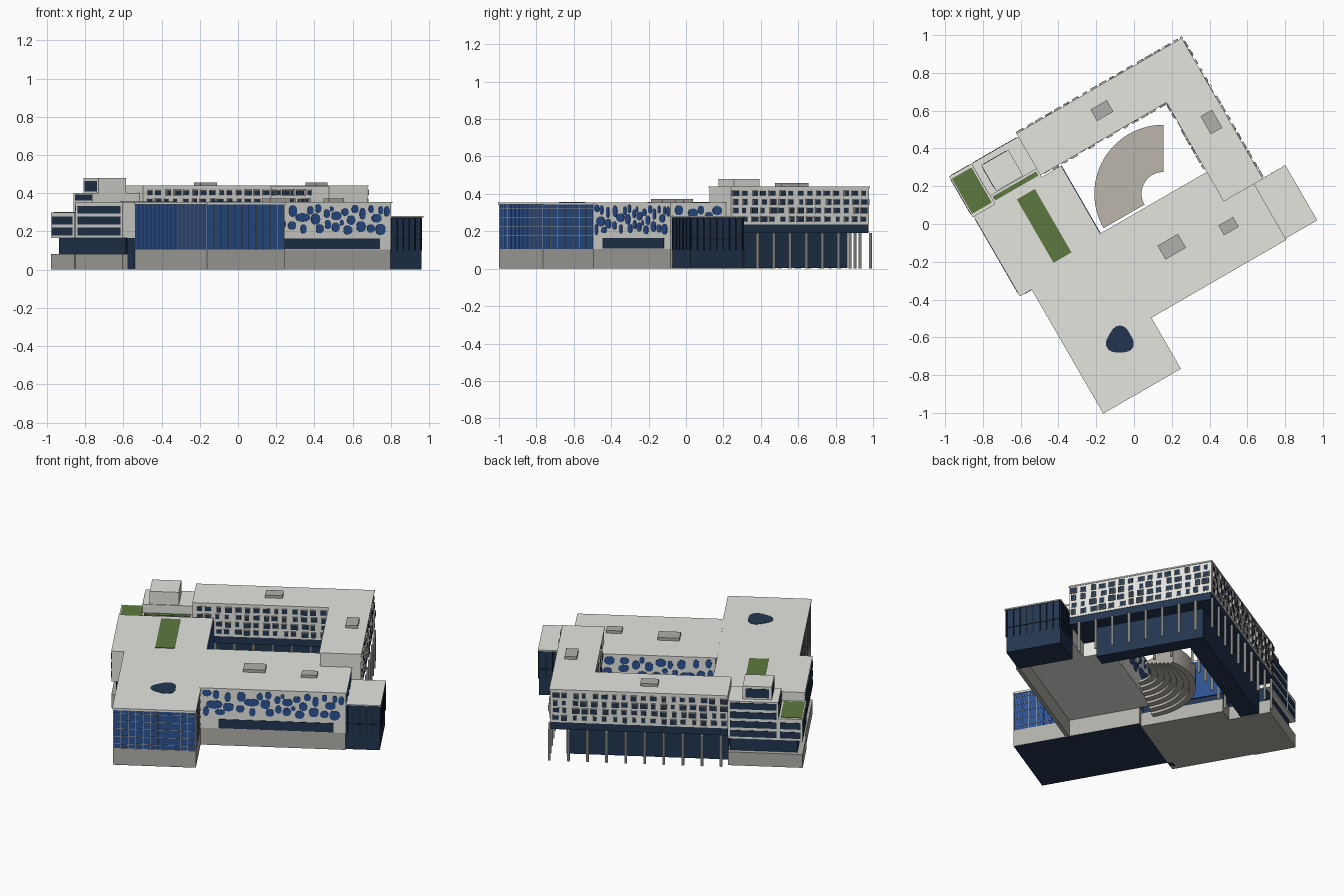
import bpy, bmesh, math, random
from mathutils import Matrix, Vector

if "Cube" in bpy.data.objects:
    bpy.data.objects.remove(bpy.data.objects["Cube"])

random.seed(4)
ROT = Matrix.Rotation(math.radians(30), 4, 'Z')   # plan is turned 30 degrees


def mat(name, r, g, b):
    m = bpy.data.materials.new(name)
    m.diffuse_color = (r, g, b, 1)
    m.use_nodes = True
    m.node_tree.nodes["Principled BSDF"].inputs["Base Color"].default_value = m.diffuse_color
    return m


LIGHT = mat("light_grey", 0.78, 0.78, 0.74)
BASE = mat("base_grey", 0.44, 0.43, 0.40)
NAVY = mat("navy_glass", 0.016, 0.036, 0.08)
DARK = mat("dark_fin", 0.008, 0.014, 0.028)
BLUE = mat("blue_glass", 0.026, 0.085, 0.29)
GREEN = mat("planting", 0.11, 0.19, 0.05)
STONE = mat("stone", 0.50, 0.47, 0.41)


class Part:
    def __init__(self):
        self.bm = bmesh.new()

    def box(self, u0, u1, v0, v1, z0, z1):
        m = Matrix.Translation(((u0 + u1) / 2, (v0 + v1) / 2, (z0 + z1) / 2)) @ \
            Matrix.Diagonal((u1 - u0, v1 - v0, z1 - z0, 1))
        bmesh.ops.create_cube(self.bm, size=1, matrix=m)
        return self

    def prism(self, pts, step):
        # extrude a closed outline along a vector
        f = self.bm.faces.new([self.bm.verts.new(p) for p in pts])
        r = bmesh.ops.extrude_face_region(self.bm, geom=[f])
        new = [g for g in r['geom'] if isinstance(g, bmesh.types.BMVert)]
        bmesh.ops.translate(self.bm, verts=new, vec=step)

    def done(self, name, material, rotate=True):
        bmesh.ops.recalc_face_normals(self.bm, faces=self.bm.faces)
        if rotate:
            self.bm.transform(ROT)
        me = bpy.data.meshes.new(name)
        self.bm.to_mesh(me)
        self.bm.free()
        me.materials.append(material)
        ob = bpy.data.objects.new(name, me)
        bpy.context.collection.objects.link(ob)
        return ob


def box(name, material, *dims):
    return Part().box(*dims).done(name, material)


def wall_box(part, axis, pos, sign, a0, a1, z0, z1, out):
    # plate on a wall: axis 'u' means the wall normal is along u
    lo, hi = sorted((pos - sign * 0.002, pos + sign * out))
    if axis == 'u':
        part.box(lo, hi, a0, a1, z0, z1)
    else:
        part.box(a0, a1, lo, hi, z0, z1)


# --- south-west block: plinth, glass volume, roof and mullions
box("southwest_plinth", BASE, -0.64, -0.17, -0.785, -0.03, 0.003, 0.105)
box("southwest_floor", NAVY, -0.638, -0.172, -0.783, -0.03, 0.0, 0.003)
box("southwest_glass", BLUE, -0.637, -0.173, -0.782, -0.03, 0.105, 0.342)
box("southwest_roof", LIGHT, -0.643, -0.168, -0.788, -0.03, 0.342, 0.354)
grid = Part()
for axis, pos, s, a0, a1 in (('v', -0.782, -1, -0.637, -0.173), ('u', -0.637, -1, -0.782, -0.03),
                             ('u', -0.173, 1, -0.782, -0.472)):
    n = round((a1 - a0) / 0.042)
    for i in range(n + 1):
        a = a0 + (a1 - a0) * i / n
        wall_box(grid, axis, pos, s, a - 0.001, a + 0.001, 0.105, 0.342, 0.003)
    for i in range(1, 6):
        z = 0.105 + 0.235 * i / 5 - 0.02
        wall_box(grid, axis, pos, s, a0, a1, z - 0.001, z + 0.001, 0.003)
grid.done("glass_mullions", BASE)

# --- south wing: front plinth wall, raised body, strip window
box("south_plinth", BASE, -0.17, 0.65, -0.472, -0.45, 0, 0.105)
south = Part().box(-0.17, 0.653, -0.472, -0.13, 0.105, 0.35)
south.box(-0.17, 0.475, -0.13, 0.043, 0.105, 0.35)
south.done("south_wing", LIGHT)
cap = Part().box(-0.175, 0.657, -0.476, -0.13, 0.35, 0.355)
cap.box(-0.18, 0.475, -0.13, 0.046, 0.35, 0.355)
cap.done("south_roof", LIGHT)
box("south_strip_window", NAVY, -0.07, 0.583, -0.475, -0.465, 0.107, 0.163)


# --- rounded pebble windows on the south wing
def pebbles(name, axis, pos, sign, a0, a1, tries=900):
    part, placed = Part(), []
    for k in range(tries):
        big = 1 - 0.4 * k / tries
        ra = random.choice((0.018, 0.024, 0.03, 0.046)) * big
        rz = random.uniform(0.022, 0.032) * big
        a, z = random.uniform(a0 + ra, a1 - ra), random.uniform(0.18 + rz, 0.343 - rz)
        if any(((a - b) / (ra + rb + .004)) ** 2 + ((z - y) / (rz + ry + .004)) ** 2 < 1
               for b, y, rb, ry in placed):
            continue
        placed.append((a, z, ra, rz))
        pts = []
        for i in range(24):
            c, s = math.cos(i * math.pi / 12), math.sin(i * math.pi / 12)
            pa = a + ra * math.copysign(abs(c) ** 0.9, c)
            pz = z + rz * math.copysign(abs(s) ** 0.9, s)
            pts.append((pos, pa, pz) if axis == 'u' else (pa, pos, pz))
        part.prism(pts, Vector((sign * .003, 0, 0) if axis == 'u' else (0, sign * .003, 0)))
    part.done(name, BLUE)


pebbles("south_pebble_windows", 'v', -0.472, -1, -0.165, 0.648)
pebbles("courtyard_pebble_windows", 'v', 0.043, 1, -0.165, 0.47)
pebbles("east_pebble_windows", 'u', 0.653, 1, -0.465, -0.135, 500)

# --- dark glass pavilion at the east end
box("pavilion", NAVY, 0.645, 0.843, -0.46, -0.135, 0, 0.274)
box("pavilion_roof", LIGHT, 0.651, 0.85, -0.468, -0.131, 0.274, 0.281)
fins = Part()
for i in range(9):
    v = -0.455 + i * 0.0395
    wall_box(fins, 'u', 0.843, 1, v - .002, v + .002, 0.10, 0.274, 0.006)
for i in range(6):
    u = 0.66 + i * 0.036
    for pos, s in ((-0.46, -1), (-0.135, 1)):
        wall_box(fins, 'v', pos, s, u - .002, u + .002, 0.10, 0.274, 0.006)
fins.box(0.653, 0.846, -0.463, -0.132, 0.157, 0.161)
fins.done("pavilion_fins", DARK)

# --- north and east office wings on columns
L = lambda p, d, z0, z1: p.box(-0.30, 0.707 - d, 0.475 + d, 0.722 - d, z0, z1).box(
    0.475 + d, 0.707 - d, -0.13 + d, 0.475 + d, z0, z1)
L(Part(), 0, 0.235, 0.432).done("office_wings", LIGHT)
L(Part(), -0.004, 0.432, 0.44).done("office_roof", LIGHT)
L(Part(), 0.003, 0.19, 0.235).done("office_glass_band", NAVY)
hall = Part().box(-0.30, 0.62, 0.53, 0.64, 0.004, 0.19)
hall.box(0.53, 0.62, 0.0, 0.53, 0.004, 0.19).done("entrance_hall_glass", NAVY)
cols = Part()
spots = [(0.71 - 0.108 * i, 0.728) for i in range(10)] + [(0.715, 0.63 - 0.1 * i) for i in range(8)]
spots += [(0.37 - 0.108 * i, 0.485) for i in range(6)] + [(0.485, 0.40 - 0.1 * i) for i in range(4)]
for u, v in spots:
    bmesh.ops.create_cone(cols.bm, cap_ends=True, segments=10, radius1=0.008, radius2=0.008,
                          depth=0.19, matrix=Matrix.Translation((u, v, 0.095)))
cols.done("columns", LIGHT)

# --- window grid with projecting frames
frames, panes = Part(), Part()
for axis, pos, s, a0, a1 in (('v', 0.722, 1, -0.30, 0.705), ('u', 0.707, 1, -0.13, 0.72),
                             ('v', 0.475, -1, -0.29, 0.47), ('u', 0.475, -1, 0.05, 0.47)):
    n = round((a1 - a0) / 0.056)
    pitch = (a1 - a0) / n
    for i in range(n):
        for r in range(4):
            a = a0 + (i + 0.5) * pitch + random.uniform(-0.007, 0.007)
            w = random.choice((0.010, 0.014, 0.017))
            z = 0.265 + r * 0.046
            out = random.choice((0.003, 0.006, 0.012))
            wall_box(frames, axis, pos, s, a - w - .003, a + w + .003, z - .0155, z + .0155, out)
            wall_box(panes, axis, pos, s, a - w, a + w, z - .0125, z + .0125, out + 0.001)
frames.done("window_frames", BASE)
panes.done("window_panes", NAVY)

# --- west wing and stepped north-west corner
west = Part().box(-0.715, -0.20, -0.03, 0.46, 0, 0.083)
west.box(-0.722, -0.30, 0.46, 0.707, 0, 0.083).done("west_plinth", BASE)
rec = Part().box(-0.69, -0.20, -0.02, 0.46, 0.083, 0.167)
rec.box(-0.69, -0.31, 0.46, 0.68, 0.083, 0.167)
rec.box(-0.685, -0.64, -0.032, 0.0, 0.0, 0.165).done("west_recessed_glass", NAVY)
up = Part().box(-0.715, -0.18, -0.03, 0.46, 0.165, 0.354)
up.box(-0.722, -0.585, 0.46, 0.707, 0.165, 0.30)
up.box(-0.585, -0.30, 0.46, 0.51, 0.165, 0.348)
up.box(-0.585, -0.30, 0.51, 0.707, 0.165, 0.40)
up.box(-0.545, -0.38, 0.515, 0.673, 0.40, 0.48).done("west_wing", LIGHT)
strips = Part()
for r in range(4):
    z0, z1 = 0.18 + r * 0.057, 0.22 + r * 0.057
    if r < 3:
        wall_box(strips, 'u', -0.715, -1, -0.01, 0.44, z0, z1, 0.002)
    if r < 2:
        wall_box(strips, 'u', -0.722, -1, 0.48, 0.69, z0, z1, 0.002)
        wall_box(strips, 'v', 0.707, 1, -0.71, -0.595, z0, z1, 0.002)
    else:
        wall_box(strips, 'u', -0.585, -1, 0.52, 0.69, z0 + .012, z1 + .002, 0.002)
    wall_box(strips, 'v', 0.707, 1, -0.575, -0.31, z0, z1, 0.002)
wall_box(strips, 'u', -0.545, -1, 0.53, 0.66, 0.41, 0.465, 0.002)
wall_box(strips, 'v', 0.673, 1, -0.53, -0.395, 0.41, 0.465, 0.002)
strips.done("west_strip_windows", NAVY)
box("west_courtyard_glass", BLUE, -0.185, -0.177, 0.045, 0.46, 0.105, 0.34)

# --- roof planting, skylight and plant boxes
green = Part().box(-0.472, -0.362, 0.035, 0.423, 0.35, 0.357)
green.box(-0.715, -0.595, 0.475, 0.69, 0.298, 0.303)
green.box(-0.575, -0.31, 0.475, 0.50, 0.346, 0.352).done("roof_planting", GREEN)
units = Part()
for u, v, a, b, z in ((0.153, 0.605, .10, .07, .44), (0.625, 0.263, .07, .11, .44),
                      (0.113, -0.204, .125, .085, .355), (0.428, -0.26, .09, .06, .355)):
    units.box(u - a / 2, u + a / 2, v - b / 2, v + b / 2, z, z + 0.017)
units.done("roof_units", BASE)
sky, pts = Part(), []
for i in range(36):
    t = i * math.pi / 18
    rad = 0.071 + 0.0075 * math.cos(3 * (t - math.pi / 2))
    pts.append((-0.075 + rad * math.cos(t), -0.616 + rad * math.sin(t), 0.35))
sky.prism(pts, Vector((0, 0, 0.006)))
sky.done("roof_skylight", NAVY, rotate=False)

# --- curved seating in the courtyard, stepped underneath
seat, N = Part(), 7
arc = [math.radians(90 + 120 * i / 28) for i in range(29)]
for k in range(N):
    r0 = 0.115 + 0.25 * k / N
    ring = [(r0, t) for t in arc] + [(0.365, t) for t in reversed(arc)]
    seat.prism([(0.155 + r * math.cos(t), 0.16 + r * math.sin(t), 0.105 - 0.015 * k)
                for r, t in ring], Vector((0, 0, 0.015)))
seat.done("courtyard_seating", STONE, rotate=False)
